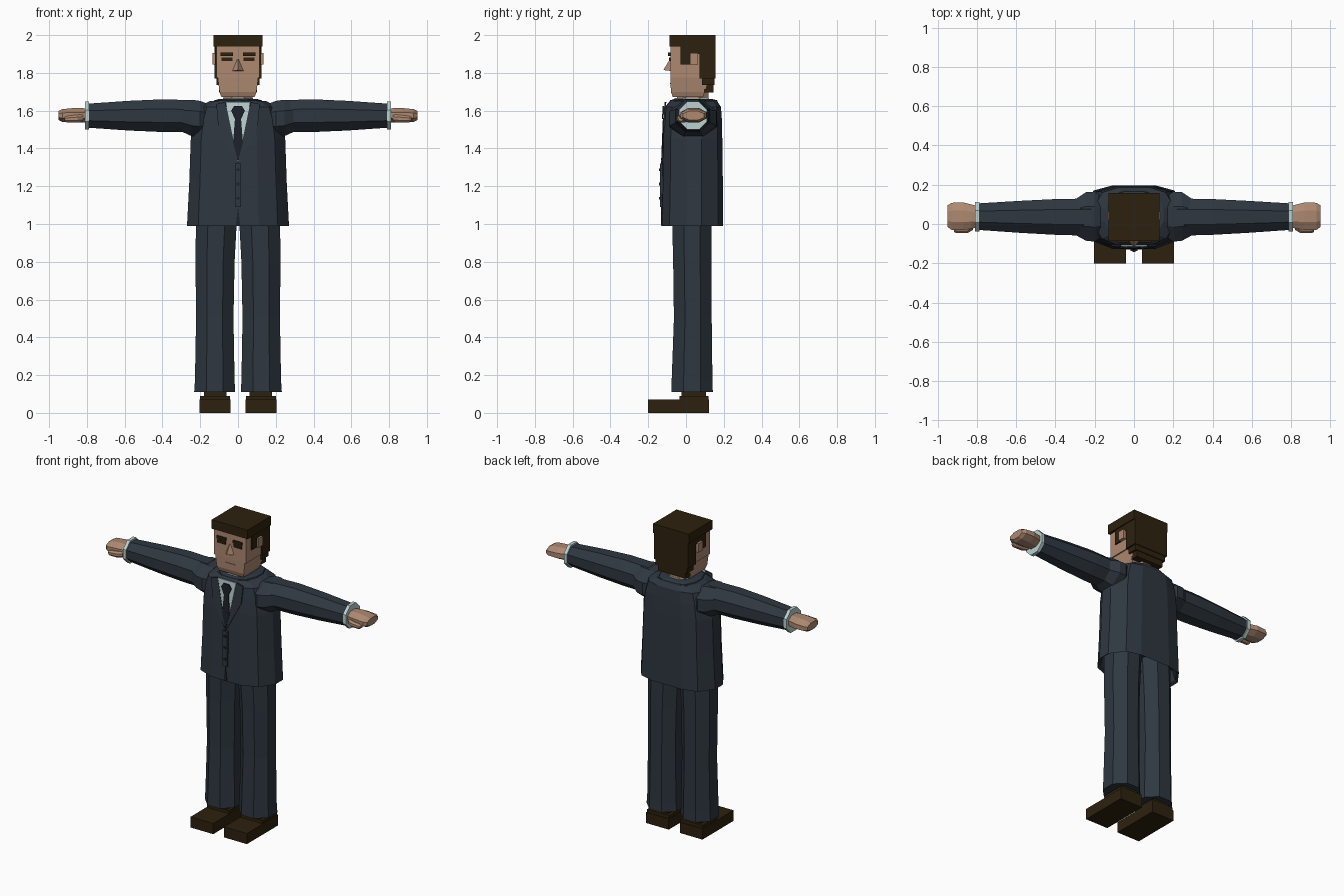
import bpy, bmesh, math

if "Cube" in bpy.data.objects:
    bpy.data.objects.remove(bpy.data.objects["Cube"])


def material(name, r, g, b):
    m = bpy.data.materials.new(name)
    m.use_nodes = True
    m.diffuse_color = (r, g, b, 1)
    m.node_tree.nodes["Principled BSDF"].inputs["Base Color"].default_value = (r, g, b, 1)
    return m


SUIT = material("navy suit", 0.028, 0.038, 0.051)
TIE = material("dark tie", 0.012, 0.016, 0.022)
SHIRT = material("pale shirt", 0.5, 0.64, 0.64)
SKIN = material("skin", 0.42, 0.25, 0.165)
BROWN = material("dark brown", 0.027, 0.0155, 0.0045)


def finish(name, bm, mat):
    bmesh.ops.recalc_face_normals(bm, faces=bm.faces)
    mesh = bpy.data.meshes.new(name)
    bm.to_mesh(mesh)
    bm.free()
    mesh.materials.append(mat)
    ob = bpy.data.objects.new(name, mesh)
    bpy.context.collection.objects.link(ob)
    return ob


def loft(name, rings, mat):
    """Skin a list of equal point loops and cap both ends."""
    bm = bmesh.new()
    loops = [[bm.verts.new(p) for p in ring] for ring in rings]
    n = len(loops[0])
    for a, b in zip(loops, loops[1:]):
        for i in range(n):
            j = (i + 1) % n
            bm.faces.new((a[i], a[j], b[j], b[i]))
    bm.faces.new(loops[0])
    bm.faces.new(loops[-1])
    return finish(name, bm, mat)


def rect(z, x0, x1, y0, y1):
    return [(x0, y0, z), (x1, y0, z), (x1, y1, z), (x0, y1, z)]


def box(name, x0, x1, y0, y1, z0, z1, mat):
    return loft(name, [rect(z, x0, x1, y0, y1) for z in (z0, z1)], mat)


def plate(name, outline, y, mat, thick=0.008, lean=0.0):
    """Thin plate from an x-z outline; lean moves it back per unit above z = 1.3."""
    rings = [[(x, y + d + lean * max(0, z - 1.3), z) for x, z in outline] for d in (0, thick)]
    return loft(name, rings, mat)


def octagon(a0, a1, b0, b1):
    """Flat-sided octagon filling the given extents."""
    k = 1 / math.cos(math.pi / 8)
    for i in range(8):
        t = math.pi / 8 + i * math.pi / 4
        yield ((a0 + a1) / 2 + (a1 - a0) / 2 * k * math.cos(t),
               (b0 + b1) / 2 + (b1 - b0) / 2 * k * math.sin(t))


def tube_x(name, s, sections, mat):
    """Sections along x: (x, y0, y1, z0, z1)."""
    return loft(name, [[(s * x, y, z) for y, z in octagon(*e)] for x, *e in sections], mat)


def tube_z(name, sections, mat):
    """Sections along z: (z, x0, x1, y0, y1)."""
    return loft(name, [[(x, y, z) for x, y in octagon(*e)] for z, *e in sections], mat)


# Jacket body, hollow at the hem
HALF = [(0, 0), (.4, .01), (.78, .13), (1, .4), (1, .65), (.76, .92), (.4, 1), (0, 1)]
SECTION = HALF + [(-x, y) for x, y in HALF[-2:0:-1]]


def body_ring(z, hw, y0, y1):
    return [(u * hw, y0 + v * (y1 - y0), z) for u, v in SECTION]


loft("jacket", [body_ring(*r) for r in (
    (1.07, .235, -.09, .16), (1.0, .255, -.115, .185), (.99, .27, -.13, .197),
    (1.22, .258, -.125, .195), (1.45, .25, -.122, .192), (1.55, .235, -.118, .19),
    (1.62, .21, -.112, .185), (1.65, .15, -.085, .165))], SUIT)
loft("jacket_collar", [body_ring(*r) for r in (
    (1.61, .16, -.1, .18), (1.655, .125, -.085, .165), (1.662, .1, -.06, .135))], SUIT)
tube_z("shirt_collar", [(1.62, -.085, .085, -.08, .13), (1.667, -.078, .078, -.06, .122)], SHIRT)

# Shirt front, tie, lapels and placket
plate("shirt_front", [(0, 1.33), (.066, 1.645), (-.066, 1.645)], -.128, SHIRT, lean=.04)
plate("tie_blade", [(0, 1.335), (.026, 1.43), (.016, 1.56), (-.016, 1.56), (-.026, 1.43)],
      -.133, TIE, lean=.04)
plate("tie_knot", [(-.016, 1.555), (.016, 1.555), (.036, 1.6), (.02, 1.625), (-.02, 1.625),
                   (-.036, 1.6)], -.137, TIE, lean=.04)
box("button_placket", -.017, .017, -.138, -.12, 1.09, 1.32, SUIT)
for i in range(3):
    z = 1.13 + i * .075
    box(f"button_{i + 1}", -.008, .008, -.142, -.136, z, z + .014, TIE)
plate("hem_split", [(-.012, .992), (.012, .992), (0, 1.09)], -.133, TIE)

for side, s in (("left", 1), ("right", -1)):
    plate(f"{side}_lapel", [(0, 1.32), (s * .068, 1.645), (s * .115, 1.635), (s * .105, 1.52)],
          -.133, SUIT, lean=.06)

    # Arm, cuff and hand
    tube_x(f"{side}_shoulder", s, [
        (.17, -.07, .145, 1.47, 1.64), (.2, -.09, .165, 1.46, 1.652),
        (.245, -.085, .162, 1.465, 1.655), (.3, -.055, .125, 1.49, 1.65)], SUIT)
    tube_x(f"{side}_sleeve", s, [
        (.22, -.06, .13, 1.485, 1.655), (.4, -.055, .127, 1.487, 1.66),
        (.58, -.045, .118, 1.495, 1.652), (.795, -.03, .105, 1.51, 1.637)], SUIT)
    tube_x(f"{side}_cuff", s, [
        (.788, -.037, .112, 1.499, 1.648), (.81, -.037, .112, 1.499, 1.648)], SHIRT)
    tube_x(f"{side}_hand", s, [
        (.79, -.015, .09, 1.54, 1.61), (.83, -.025, .1, 1.537, 1.614),
        (.87, -.03, .11, 1.537, 1.614), (.93, -.03, .108, 1.54, 1.608),
        (.95, -.015, .095, 1.55, 1.598)], SKIN)
    tube_x(f"{side}_thumb", s, [
        (.82, -.03, .01, 1.54, 1.58), (.85, -.047, -.005, 1.537, 1.578),
        (.905, -.047, -.01, 1.537, 1.572), (.918, -.04, -.015, 1.545, 1.565)], SKIN)

    # Trouser leg
    legs = [(.11, .015, .232, -.077, .142), (.17, .018, .228, -.076, .14),
            (.5, .024, .222, -.064, .136), (.8, .018, .225, -.068, .134),
            (1.08, .003, .222, -.075, .135)]
    tube_z(f"{side}_trouser_leg",
           [(z, *sorted((s * a, s * b)), c, d) for z, a, b, c, d in legs], SUIT)

    # Shoe
    def side_box(name, x0, x1, *rest):
        return box(f"{side}_{name}", *sorted((s * x0, s * x1)), *rest)

    side_box("shoe_sole", .04, .205, -.2, .122, 0, .07, BROWN)
    side_box("shoe_heel", .042, .2, -.035, .118, .06, .09, BROWN)
    side_box("sock", .06, .18, -.025, .105, .08, .16, BROWN)

    # Ear, sideburn, brow and eye
    side_box("ear", .1, .136, .02, .063, 1.845, 1.905, SKIN)
    side_box("sideburn", .11, .123, -.03, .025, 1.845, 1.95, BROWN)
    side_box("hair_over_ear", .11, .123, .02, .08, 1.9, 1.95, BROWN)
    side_box("brow", .026, .092, -.094, -.08, 1.89, 1.907, BROWN)
    side_box("eye", .03, .088, -.09, -.08, 1.863, 1.882, BROWN)

# Head and neck
box("face", -.115, .115, -.083, .14, 1.775, 1.96, SKIN)
loft("jaw", [rect(1.672, -.088, .088, -.07, .09), rect(1.70, -.098, .098, -.08, .1),
             rect(1.78, -.108, .108, -.083, .12)], SKIN)
tube_z("neck", [(1.6, -.078, .078, -.05, .12), (1.72, -.075, .075, -.048, .118)], SKIN)
loft("nose", [[(-.032, -.08, 1.81), (.032, -.08, 1.81), (0, -.12, 1.815)],
              [(-.006, -.08, 1.872), (.006, -.08, 1.872), (0, -.086, 1.872)]], SKIN)
box("mouth", -.035, .035, -.086, -.08, 1.742, 1.746, SKIN)

# Hair in stepped blocks
box("hair_top", -.13, .13, -.087, .157, 1.94, 2.0, BROWN)
box("hair_back", -.124, .124, .072, .157, 1.77, 1.95, BROWN)
box("hair_nape", -.114, .114, .085, .152, 1.735, 1.78, BROWN)
box("hair_lower_nape", -.1, .1, .095, .146, 1.695, 1.74, BROWN)
